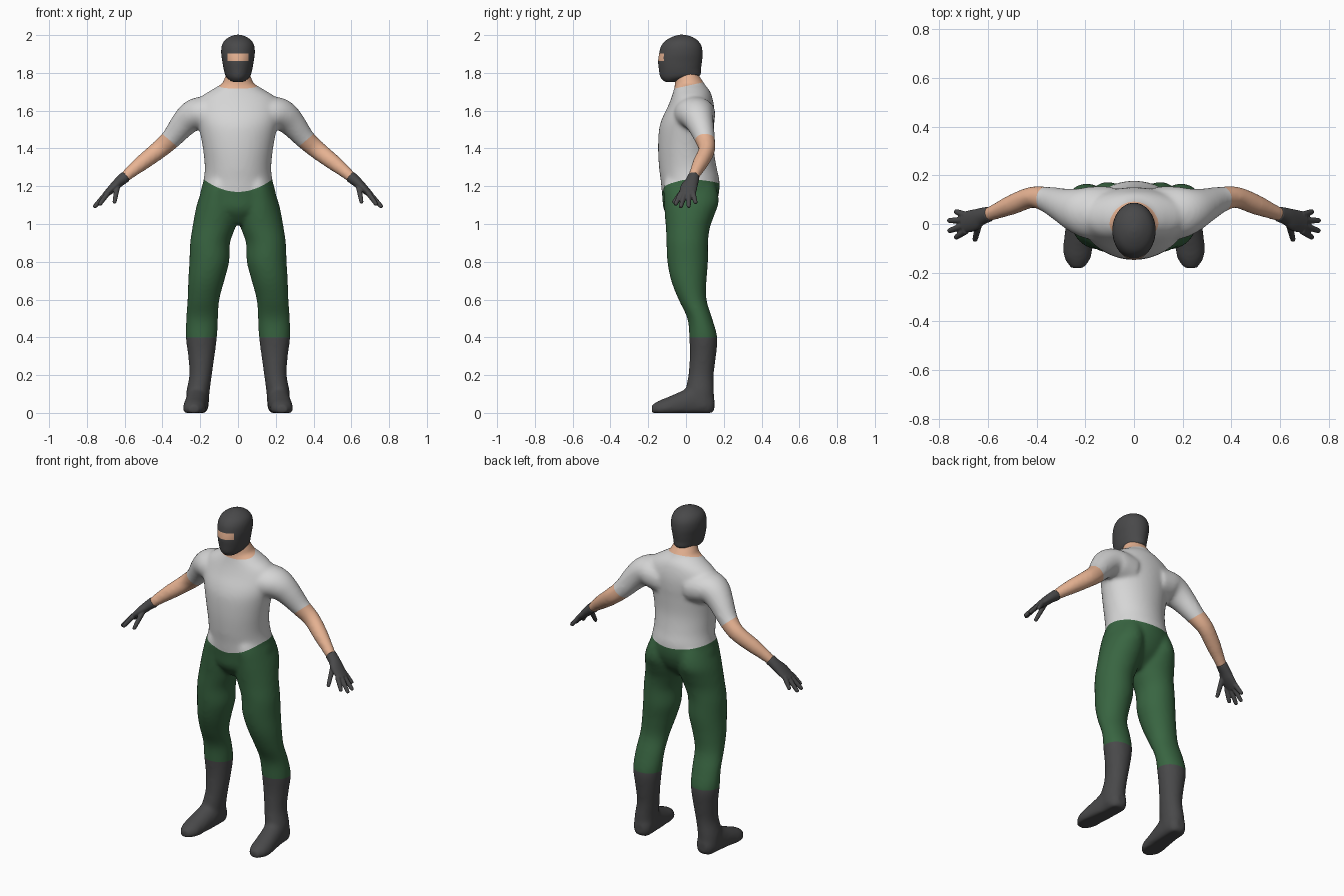
import bpy
import bmesh
from math import cos, sin, tau
from mathutils import Vector

if "Cube" in bpy.data.objects:
    bpy.data.objects.remove(bpy.data.objects["Cube"])

X, Y, Z = Vector((1, 0, 0)), Vector((0, 1, 0)), Vector((0, 0, 1))
SHIRT, TROUSERS, DARK, SKIN = range(4)


def material(name, colour):
    mat = bpy.data.materials.new(name)
    mat.use_nodes = True
    mat.diffuse_color = (*colour, 1)
    mat.node_tree.nodes["Principled BSDF"].inputs["Base Color"].default_value = (*colour, 1)
    return mat


MATERIALS = [
    material("light_grey_shirt", (0.67, 0.67, 0.67)),
    material("green_trousers", (0.04, 0.13, 0.053)),
    material("charcoal", (0.066, 0.066, 0.068)),
    material("skin", (0.8, 0.45, 0.29)),
]


def interpolate(rows, steps=4):
    """Smooth curve through the rows, component by component."""
    pts = [rows[0], *rows, rows[-1]]
    out = []
    for a, b, c, d in zip(pts, pts[1:], pts[2:], pts[3:]):
        for i in range(steps):
            t = i / steps
            out.append([q + t / 2 * (r - p + t * (2 * p - 5 * q + 4 * r - s + t * (3 * (q - r) + s - p)))
                        for p, q, r, s in zip(a, b, c, d)])
    return out + [list(rows[-1])]


def loft(bm, rows, side=1, u=None, v=Y, sides=24):
    """Closed tube through rows of (x, y, z, u radius, v radius)."""
    rows = interpolate(rows)
    centres = [Vector((side * r[0], r[1], r[2])) for r in rows]
    rings = []
    for i, (c, row) in enumerate(zip(centres, rows)):
        ru, rv = u, v
        if u is None:
            t = centres[min(i + 1, len(rows) - 1)] - centres[max(i - 1, 0)]
            ru = t.cross(v).normalized()
            rv = ru.cross(t).normalized()
        rings.append([bm.verts.new(c + ru * row[3] * cos(tau * k / sides) + rv * row[4] * sin(tau * k / sides))
                      for k in range(sides)])
    faces = [bm.faces.new(rings[0]), bm.faces.new(rings[-1][::-1])]
    for a, b in zip(rings, rings[1:]):
        for k in range(sides):
            n = (k + 1) % sides
            faces.append(bm.faces.new((a[k], b[k], b[n], a[n])))
    bmesh.ops.recalc_face_normals(bm, faces=faces)


def upright(rows):
    """Rows of (z, centre x, half width, front y, back y) as loft rows."""
    return [(cx, (f + b) / 2, z, w, (b - f) / 2) for z, cx, w, f, b in rows]


def fuse(name, bm, voxel, smoothing):
    """Merge the overlapping tubes into one smooth skin; returns object and bmesh."""
    mesh = bpy.data.meshes.new(name)
    bm.to_mesh(mesh)
    bm.free()
    obj = bpy.data.objects.new(name, mesh)
    bpy.context.scene.collection.objects.link(obj)
    remesh = obj.modifiers.new("Fuse", "REMESH")
    remesh.mode = "VOXEL"
    remesh.voxel_size = voxel
    smooth = obj.modifiers.new("Smooth", "SMOOTH")
    smooth.factor = 0.5
    smooth.iterations = smoothing
    graph = bpy.context.evaluated_depsgraph_get()
    result = bpy.data.meshes.new_from_object(obj.evaluated_get(graph))
    obj.modifiers.clear()
    obj.data = result
    out = bmesh.new()
    out.from_mesh(result)
    return obj, out


def cut(bm, point, normal):
    bmesh.ops.bisect_plane(bm, geom=bm.verts[:] + bm.edges[:] + bm.faces[:],
                           plane_co=point, plane_no=normal)


def finish(obj, bm, rule):
    """Give each face the material its position calls for."""
    obj.data.materials.clear()
    for mat in MATERIALS:
        obj.data.materials.append(mat)
    for f in bm.faces:
        f.smooth = True
        f.material_index = rule(f.calc_center_median())
    bm.to_mesh(obj.data)
    bm.free()


# Torso and neck
body = bmesh.new()
loft(body, upright([
    (1.0, 0, .05, -.06, .06), (1.07, 0, .16, -.115, .135), (1.15, 0, .2, -.126, .172),
    (1.23, 0, .183, -.134, .177), (1.3, 0, .176, -.143, .162), (1.4, 0, .186, -.148, .147),
    (1.5, 0, .205, -.143, .148), (1.56, 0, .22, -.126, .151), (1.62, 0, .225, -.097, .149),
    (1.67, 0, .2, -.077, .139), (1.71, 0, .14, -.065, .123), (1.745, 0, .08, -.056, .09)]), u=X, sides=40)
loft(body, upright([
    (1.66, 0, .1, -.05, .11), (1.72, 0, .085, -.059, .108),
    (1.76, 0, .077, -.06, .087), (1.785, 0, .066, -.06, .07), (1.82, 0, .055, -.05, .055)]), u=X)

# Legs, feet and arms
leg = upright([
    (1.32, .08, .05, -.08, .09), (1.21, .095, .085, -.118, .155), (1.12, .109, .104, -.117, .174),
    (1.05, .114, .116, -.113, .152),
    (.98, .128, .114, -.107, .127), (.9, .148, .106, -.104, .117), (.8, .152, .106, -.099, .117),
    (.7, .168, .096, -.079, .109), (.6, .183, .085, -.04, .109), (.5, .19, .085, .007, .139),
    (.4, .194, .083, .017, .166), (.3, .194, .07, .02, .159), (.2, .198, .06, .012, .147),
    (.11, .212, .062, -.002, .149), (.03, .215, .06, .02, .149)])
foot = [(cx, y, (lo + hi) / 2, w, (hi - lo) / 2) for y, cx, w, lo, hi in [
    (.15, .212, .03, .01, .08), (.12, .212, .054, -.03, .13), (.05, .215, .06, -.03, .15),
    (-.02, .222, .061, -.03, .118), (-.09, .23, .061, -.03, .087),
    (-.14, .232, .055, -.025, .067), (-.182, .233, .028, -.01, .043)]]
arm = [
    (.1, .04, 1.575, .1, .115), (.19, .048, 1.585, .09, .108), (.24, .058, 1.572, .083, .092),
    (.288, .075, 1.53, .071, .073), (.355, .1, 1.45, .055, .054), (.42, .11, 1.392, .049, .044),
    (.5, .08, 1.33, .043, .042), (.56, .055, 1.282, .035, .034), (.605, .037, 1.243, .028, .028),
    (.625, .033, 1.225, .017, .019)]
for side in (1, -1):
    loft(body, leg, side, u=X)
    loft(body, foot, side, u=X, v=Z)
    loft(body, arm, side)
for vert in body.verts:
    vert.co.z = max(vert.co.z, 0)

person, body = fuse("clothed_body", body, 0.01, 12)

# Clothing edges: collar, sleeves, boot tops and dipped waistline
COLLAR, COLLAR_NORMAL = Vector((0, -.06, 1.717)), Vector((0, -.22, 1))
SLEEVE, SLEEVE_NORMAL = Vector((.36, 0, 1.442)), Vector((.65, 0, -.76))
WAIST, BOOT = 1.235, 0.4


def dip(p):
    return (.065 if p.y < 0 else .02) * max(0, 1 - (p.x / .18) ** 2)


cut(body, COLLAR, COLLAR_NORMAL)
cut(body, Z * BOOT, Z)
for side in (1, -1):
    mirror = Vector((side, 1, 1))
    cut(body, SLEEVE * mirror, SLEEVE_NORMAL * mirror)
for vert in body.verts:
    vert.co.z += dip(vert.co)
cut(body, Z * WAIST, Z)
for vert in body.verts:
    vert.co.z -= dip(vert.co)


def clothing(p):
    if p.z < BOOT:
        return DARK
    q = Vector((abs(p.x), p.y, p.z))
    if (q.x > .27 and p.z > 1.1 and (q - SLEEVE).dot(SLEEVE_NORMAL) > 0) or (p - COLLAR).dot(COLLAR_NORMAL) > 0:
        return SKIN
    return SHIRT if p.z + dip(p) > WAIST else TROUSERS


finish(person, body, clothing)

# Hooded head with an eye slot
head = bmesh.new()
loft(head, upright([
    (1.752, 0, .03, -.112, -.06), (1.768, 0, .052, -.13, .02), (1.785, 0, .066, -.139, .074),
    (1.82, 0, .076, -.144, .079), (1.86, 0, .083, -.148, .085), (1.9, 0, .089, -.143, .088),
    (1.94, 0, .087, -.133, .083), (1.97, 0, .073, -.11, .064), (1.992, 0, .042, -.07, .03),
    (2.002, 0, .012, -.035, -.01)]), u=X, sides=40)
hood, head = fuse("hooded_head", head, 0.007, 4)
SLOT_LOW, SLOT_HIGH, SLOT_HALF = 1.864, 1.902, .056
for height in (SLOT_LOW, SLOT_HIGH):
    cut(head, Z * height, Z)
for side in (1, -1):
    cut(head, X * SLOT_HALF * side, X)
finish(hood, head, lambda p: SKIN if SLOT_LOW < p.z < SLOT_HIGH and abs(p.x) < SLOT_HALF and p.y < -.08 else DARK)

# Gloves: palm, four fingers and thumb
palm = [
    (.594, .041, 1.252, .031, .031), (.63, .03, 1.222, .027, .036),
    (.66, .015, 1.193, .024, .045), (.705, .006, 1.152, .015, .043)]
fingers = [  # knuckle, tip
    ((.69, .036, 1.168), (.735, .052, 1.108)), ((.695, .016, 1.163), (.764, .014, 1.088)),
    ((.695, -.006, 1.163), (.763, -.029, 1.087)), ((.69, -.027, 1.163), (.735, -.057, 1.1)),
    ((.638, .0, 1.2), (.655, -.069, 1.11))]
for side, label in ((1, "left"), (-1, "right")):
    glove = bmesh.new()
    loft(glove, palm, side)
    for knuckle, tip in fingers:
        start, end = Vector(knuckle), Vector(tip)
        rows = [(*start.lerp(end, t), r, r) for t, r in ((0, .015), (.5, .013), (.9, .011), (1, .007))]
        loft(glove, rows, side, v=X if knuckle is fingers[-1][0] else Y, sides=12)
    obj, glove = fuse(label + "_glove", glove, 0.004, 3)
    finish(obj, glove, lambda p: DARK)
